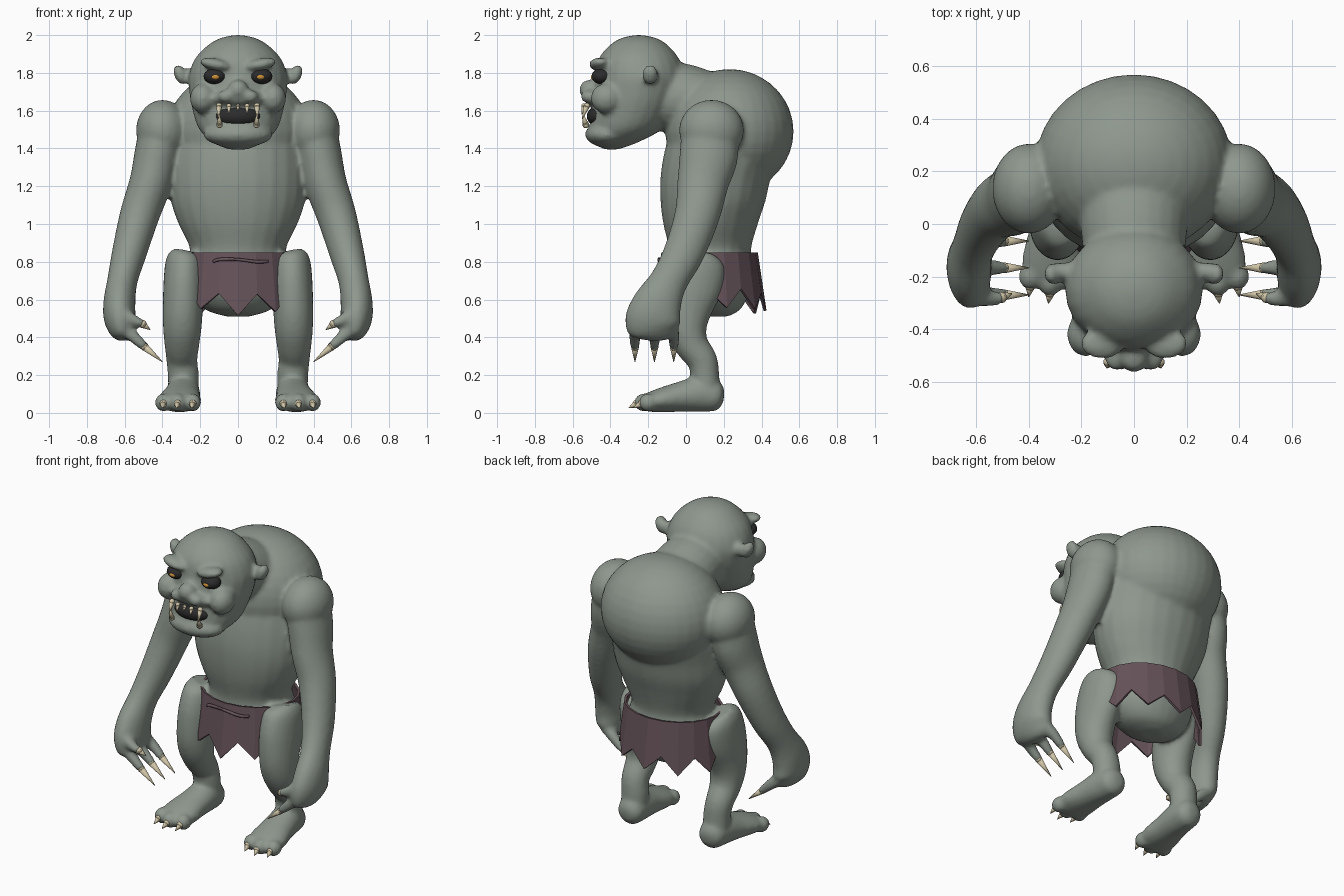
import bpy, bmesh, math, random
from mathutils import Vector, Matrix

if "Cube" in bpy.data.objects:
    bpy.data.objects.remove(bpy.data.objects["Cube"])

random.seed(4)


def material(name, rgb):
    m = bpy.data.materials.new(name)
    m.diffuse_color = (*rgb, 1)
    m.use_nodes = True
    m.node_tree.nodes["Principled BSDF"].inputs["Base Color"].default_value = m.diffuse_color
    return m


SKIN = material("skin", (0.27, 0.31, 0.27))
CLOTH = material("cloth", (0.13, 0.085, 0.1))
BONE = material("bone", (0.62, 0.55, 0.38))
DARK = material("dark", (0.025, 0.025, 0.025))
AMBER = material("amber", (0.6, 0.28, 0.04))


def finish(bm, name, mat, smooth=True):
    bmesh.ops.recalc_face_normals(bm, faces=bm.faces)
    me = bpy.data.meshes.new(name)
    for f in bm.faces:
        f.smooth = smooth
    bm.to_mesh(me)
    bm.free()
    me.materials.append(mat)
    ob = bpy.data.objects.new(name, me)
    bpy.context.collection.objects.link(ob)
    return ob


def blob(bm, c, r, rot=0.0, seg=20):
    mat = Matrix.Translation(c) @ Matrix.Rotation(rot, 4, 'Y') @ Matrix.Diagonal((*r, 1))
    bmesh.ops.create_uvsphere(bm, u_segments=seg, v_segments=seg // 2 + 2, radius=1, matrix=mat)


def spline(secs, steps=4):
    """Catmull-Rom through section tuples (x, y, z, ra, rb)."""
    out = []
    for i in range(len(secs) - 1):
        a, b, c, d = (secs[max(0, min(len(secs) - 1, i + k))] for k in (-1, 0, 1, 2))
        for t in (j / steps for j in range(steps)):
            out.append([0.5 * (2 * q + (r - p) * t + (2 * p - 5 * q + 4 * r - s) * t * t
                               + (3 * q - p - 3 * r + s) * t ** 3) for p, q, r, s in zip(a, b, c, d)])
    return out + [list(secs[-1])]


def loft(bm, secs, side=1, level=False, n=24):
    """Elliptical rings along a path; level keeps the rings horizontal."""
    pts = spline([(side * s[0], *s[1:]) for s in secs])
    rings = []
    for i, p in enumerate(pts):
        t = Vector(pts[min(i + 1, len(pts) - 1)][:3]) - Vector(pts[max(i - 1, 0)][:3])
        t = Vector((0, 0, 1)) if level else t.normalized()
        u = (Vector((1, 0, 0)) - t * t.x).normalized()
        v = t.cross(u)
        rings.append([bm.verts.new(Vector(p[:3]) + u * max(p[3], .005) * math.cos(2 * math.pi * k / n)
                                   + v * max(p[4], .005) * math.sin(2 * math.pi * k / n)) for k in range(n)])
    for a, b in zip(rings, rings[1:]):
        for k in range(n):
            bm.faces.new((a[k], a[(k + 1) % n], b[(k + 1) % n], b[k]))
    bm.faces.new(rings[0])
    bm.faces.new(rings[-1])


def spike(bm, a, b, r):
    """Claw or tooth: a slim cone from a to b with a rounded root."""
    a, b = Vector(a), Vector(b)
    d = b - a
    mat = Matrix.Translation((a + b) / 2) @ d.to_track_quat('Z', 'Y').to_matrix().to_4x4()
    bmesh.ops.create_cone(bm, cap_ends=True, segments=10, radius1=r, radius2=r * .08,
                          depth=d.length, matrix=mat)
    blob(bm, a, (r, r, r), seg=10)


def level_secs(rows):
    """(z, front y, back y, half width) -> loft sections."""
    return [(0, (f + b) / 2, z, w, (b - f) / 2) for z, f, b, w in rows]


body = bmesh.new()
claws = bmesh.new()

# torso, hump and neck
loft(body, level_secs([(.51, .1, .22, .06), (.55, .0, .29, .18), (.65, -.07, .34, .26), (.78, -.09, .355, .275),
                       (.87, -.09, .345, .255), (1.0, -.12, .38, .315), (1.12, -.135, .42, .355),
                       (1.25, -.135, .45, .365), (1.4, -.11, .5, .36), (1.55, -.06, .5, .33),
                       (1.68, .02, .42, .25), (1.74, .1, .34, .12)]), level=True)
blob(body, (0, .23, 1.49), (.375, .34, .33), seg=32)
loft(body, [(0, -.25, 1.68, .18, .18), (0, -.05, 1.67, .2, .185), (0, .1, 1.63, .21, .18), (0, .25, 1.58, .22, .18)])

# head, muzzle, jaw
loft(body, level_secs([(1.395, -.43, -.36, .05), (1.43, -.49, -.26, .13), (1.5, -.51, -.13, .205),
                       (1.6, -.5, -.06, .24), (1.7, -.49, -.02, .258), (1.79, -.48, -.01, .26),
                       (1.88, -.46, -.04, .225), (1.95, -.4, -.1, .155), (1.985, -.34, -.16, .09),
                       (2.0, -.27, -.23, .02)]), level=True)
blob(body, (0, -.44, 1.665), (.16, .105, .05))
blob(body, (0, -.415, 1.475), (.185, .12, .07))
blob(body, (0, -.51, 1.71), (.055, .055, .055))

for s in (1, -1):
    # brows, cheeks, nostrils and ears
    blob(body, (s * .12, -.455, 1.845), (.085, .06, .032), rot=-s * .2)
    blob(body, (s * .185, -.42, 1.665), (.07, .085, .08))
    blob(body, (s * .065, -.51, 1.675), (.045, .05, .035))
    blob(body, (s * .27, -.18, 1.785), (.06, .035, .04))
    blob(body, (s * .305, -.19, 1.79), (.033, .042, .056), rot=s * .4)

    # arm and hand
    blob(body, (s * .4, .135, 1.495), (.14, .172, .162), seg=28)
    loft(body, [(.4, .13, 1.52, .12, .15), (.43, .12, 1.36, .12, .155), (.462, .09, 1.22, .113, .137),
                (.52, .06, 1.05, .105, .12), (.575, -.01, .85, .092, .108), (.612, -.09, .7, .08, .1),
                (.628, -.15, .58, .085, .13), (.625, -.175, .49, .083, .148), (.605, -.17, .42, .06, .125),
                (.59, -.17, .39, .02, .06)], s)
    for y in (-.27, -.167, -.065):
        loft(body, [(.61, y * .9 - .02, .45, .04, .04), (.55, y, .4, .032, .032), (.49, y, .345, .024, .024)], s, n=12)
        spike(claws, (s * .495, y, .35), (s * .4, y, .27), .021)
    loft(body, [(.61, -.27, .52, .045, .045), (.55, -.285, .49, .03, .03), (.5, -.28, .468, .024, .024)], s, n=12)
    spike(claws, (s * .505, -.28, .47), (s * .465, -.265, .44), .022)

    # leg
    loft(body, [(.275, .07, .845, .075, .09), (.283, .06, .8, .1, .15), (.287, .03, .68, .108, .165),
                (.292, .0, .55, .106, .14), (.295, .0, .45, .102, .115), (.297, .03, .36, .092, .09),
                (.297, .085, .28, .082, .08), (.29, .1, .2, .082, .076), (.29, .11, .1, .08, .07)], s)
    # foot with three toes
    loft(body, [(.285, .2, .08, .03, .03), (.285, .17, .085, .075, .076), (.29, .08, .1, .09, .095),
                (.3, -.03, .085, .1, .08), (.31, -.13, .068, .115, .065), (.318, -.2, .055, .105, .05),
                (.32, -.23, .05, .08, .03)], s)
    for x, y in ((.24, -.205), (.32, -.225), (.395, -.2)):
        blob(body, (s * x, y, .055), (.045, .05, .048))
        spike(claws, (s * x, y - .035, .05), (s * (x + .006), y - .078, .026), .021)

skin = finish(body, "body", SKIN)
rem = skin.modifiers.new("blend", 'REMESH')
rem.mode = 'VOXEL'
rem.voxel_size = .014
rem.use_smooth_shade = True
soft = skin.modifiers.new("soften", 'SMOOTH')
soft.factor = .5
soft.iterations = 4
finish(claws, "claws", BONE)

# eyes, irises and mouth
eyes, iris, mouth, teeth = (bmesh.new() for _ in range(4))
for s in (1, -1):
    blob(eyes, (s * .122, -.445, 1.782), (.06, .055, .042))
    blob(iris, (s * .12, -.492, 1.778), (.022, .012, .013), seg=14)
    # upper teeth, fangs and lower tusks
    spike(teeth, (s * .048, -.54, 1.625), (s * .048, -.552, 1.58), .014)
    spike(teeth, (s * .1, -.525, 1.625), (s * .104, -.55, 1.555), .017)
    spike(teeth, (s * .098, -.53, 1.525), (s * .1, -.548, 1.585), .018)
spike(teeth, (0, -.54, 1.625), (.0, -.552, 1.595), .011)
blob(mouth, (0, -.45, 1.57), (.125, .075, .06), seg=28)
finish(eyes, "eyes", DARK)
finish(iris, "irises", AMBER)
finish(mouth, "mouth", DARK)
finish(teeth, "teeth", BONE)

# ragged loincloth: a flared ring whose hem alternates tips and notches
bm = bmesh.new()
N = 20
rows = [[], [], []]
for k in range(N):
    a = 2 * math.pi * k / N
    hem = (.54 if k % 2 == 0 else .645) + random.uniform(-.02, .02)
    if k == 0:
        hem = .515
    for row, z in zip(rows, (.85, .74, hem)):
        f = (.85 - z) / .3
        row.append(bm.verts.new(((.305 + .035 * f) * math.sin(a), .125 - (.255 + .045 * f) * math.cos(a), z)))
for a, b in zip(rows, rows[1:]):
    for k in range(N):
        bm.faces.new((a[k], a[(k + 1) % N], b[(k + 1) % N], b[k]))
cloth = finish(bm, "loincloth", CLOTH, smooth=False)
cloth.modifiers.new("thickness", 'SOLIDIFY').thickness = .015

# stitched seam on the cloth front
bm = bmesh.new()
loft(bm, [(-.13, -.128, .8, .008, .008), (-.1, -.136, .812, .008, .01), (0, -.142, .812, .008, .01),
          (.1, -.136, .8, .008, .01), (.16, -.118, .803, .008, .008)], n=8)
finish(bm, "cloth_seam", CLOTH)
